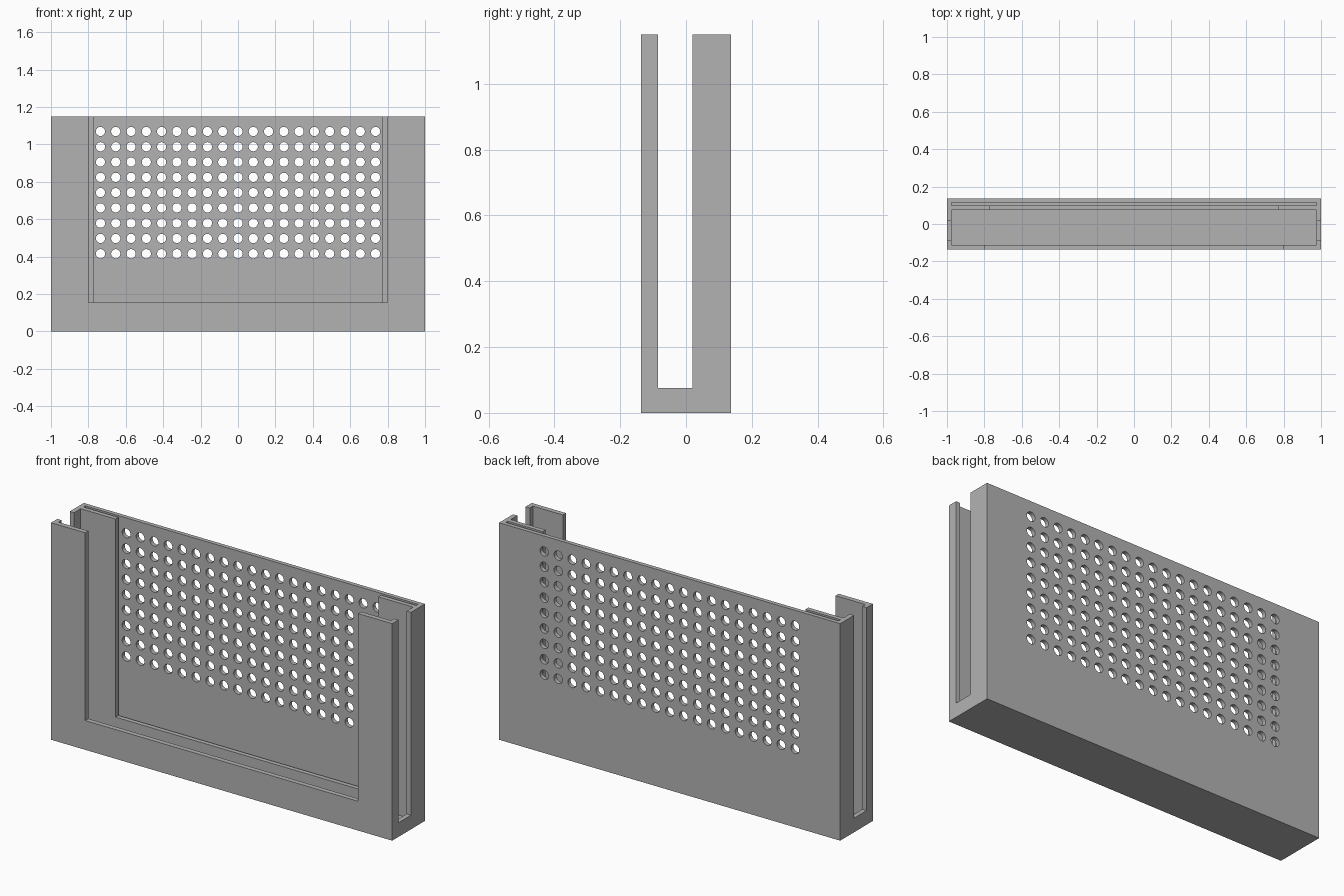
import bpy
import bmesh
from mathutils import Matrix, Vector

default = bpy.data.objects.get("Cube")
if default:
    bpy.data.objects.remove(default, do_unlink=True)

# Overall dimensions
HALF_W, HALF_D, HEIGHT = 1.0, 0.137, 1.15
WALL = 0.025
OVER = HEIGHT + 0.1          # cutters run past the open top
INNER_W = HALF_W - WALL

grey = bpy.data.materials.new("plain grey")
grey.use_nodes = True
colour = (0.45, 0.45, 0.45, 1)
grey.diffuse_color = colour
grey.node_tree.nodes["Principled BSDF"].inputs["Base Color"].default_value = colour


def add_object(name, bm):
    mesh = bpy.data.meshes.new(name)
    bm.to_mesh(mesh)
    bm.free()
    mesh.materials.append(grey)
    obj = bpy.data.objects.new(name, mesh)
    bpy.context.collection.objects.link(obj)
    return obj


def box(name, half_x, y0, y1, z0, z1):
    """Box centred on x = 0."""
    bm = bmesh.new()
    size = Vector((2 * half_x, y1 - y0, z1 - z0))
    centre = Vector((0, (y0 + y1) / 2, (z0 + z1) / 2))
    bmesh.ops.create_cube(bm, size=1,
                          matrix=Matrix.Translation(centre) @ Matrix.Diagonal(size).to_4x4())
    return add_object(name, bm)


def cut(target, cutter):
    """Subtract the cutter from the target and discard it."""
    cutter.hide_render = True
    mod = target.modifiers.new("cut", 'BOOLEAN')
    mod.operation = 'DIFFERENCE'
    mod.solver = 'EXACT'
    mod.object = cutter
    bpy.context.view_layer.objects.active = target
    bpy.ops.object.modifier_apply(modifier=mod.name)
    bpy.data.objects.remove(cutter, do_unlink=True)


# Solid block of the holder
holder = box("holder_body", HALF_W, -HALF_D, HALF_D, 0, HEIGHT)

# Main pocket and the thin rear slot
cut(holder, box("main_pocket", INNER_W, -0.111, 0.075, WALL, OVER))
cut(holder, box("rear_slot", INNER_W, 0.099, 0.115, WALL, OVER))

# Window in the front wall and window in the partition
cut(holder, box("front_window", 0.8, -0.2, -0.09, 0.155, OVER))
cut(holder, box("partition_window", 0.77, 0.06, 0.107, 0.1, OVER))

# Slot running through both side walls
cut(holder, box("side_slot", HALF_W + 0.1, -0.085, 0.02, 0.075, OVER))

# Grid of vent holes through the back wall
COLS, ROWS, PITCH, RADIUS = 19, 9, 0.0817, 0.0245
bm = bmesh.new()
turn = Matrix.Rotation(1.5707963, 4, 'X')
for col in range(COLS):
    for row in range(ROWS):
        x = (col - (COLS - 1) / 2) * PITCH
        z = 0.415 + row * PITCH
        bmesh.ops.create_cone(bm, cap_ends=True, segments=32,
                              radius1=RADIUS, radius2=RADIUS, depth=0.06,
                              matrix=Matrix.Translation((x, 0.137, z)) @ turn)
cut(holder, add_object("vent_holes", bm))

# Smooth hole walls, crisp edges
bpy.ops.object.select_all(action='DESELECT')
holder.select_set(True)
bpy.context.view_layer.objects.active = holder
bpy.ops.object.shade_smooth_by_angle(angle=0.5)
